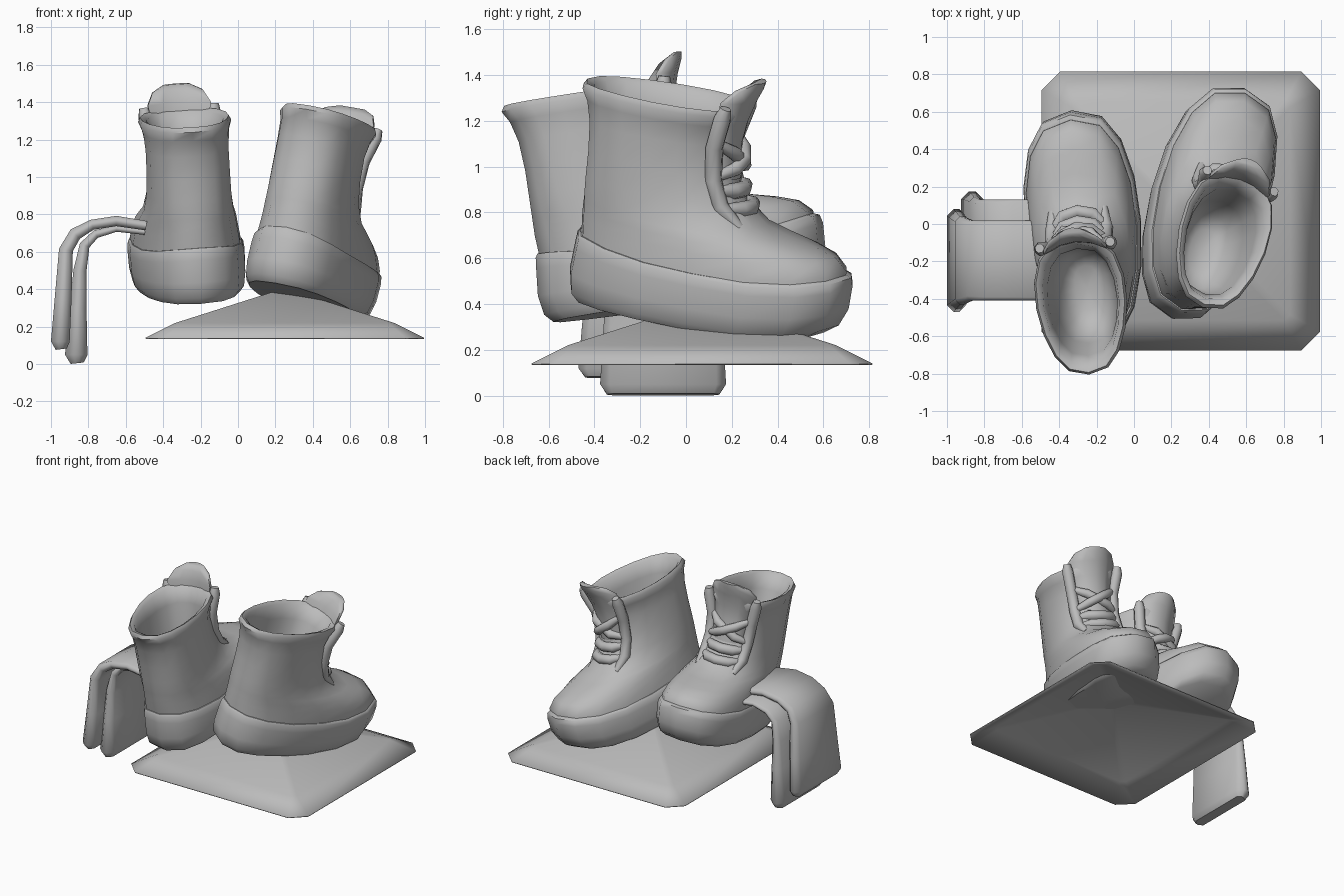
import bpy, bmesh, math
from mathutils import Vector, Matrix

if "Cube" in bpy.data.objects:
    bpy.data.objects.remove(bpy.data.objects["Cube"])

grey = bpy.data.materials.new("plain_grey")
grey.use_nodes = True
grey.diffuse_color = (0.5, 0.5, 0.5, 1)
grey.node_tree.nodes["Principled BSDF"].inputs["Base Color"].default_value = (0.5, 0.5, 0.5, 1)


def loft(name, rings, matrix=None, caps=(True, True), angle=45):
    """Skin a list of equal closed rings, closing the ends with fans."""
    bm = bmesh.new()
    loops = [[bm.verts.new(p) for p in ring] for ring in rings]
    n = len(loops[0])
    for a, b in zip(loops, loops[1:]):
        for i in range(n):
            j = (i + 1) % n
            bm.faces.new((a[i], a[j], b[j], b[i]))
    for loop, wanted in zip((loops[0], loops[-1]), caps):
        if wanted:
            mid = bm.verts.new(sum((v.co for v in loop), Vector()) / n)
            for i in range(n):
                bm.faces.new((loop[i], loop[(i + 1) % n], mid))
    bmesh.ops.recalc_face_normals(bm, faces=bm.faces)
    mesh = bpy.data.meshes.new(name)
    bm.to_mesh(mesh)
    bm.free()
    mesh.materials.append(grey)
    mesh.shade_smooth()
    mesh.set_sharp_from_angle(angle=math.radians(angle))
    obj = bpy.data.objects.new(name, mesh)
    bpy.context.collection.objects.link(obj)
    if matrix:
        obj.matrix_world = matrix
    return obj


def tangents(path):
    last = len(path) - 1
    return [(path[min(i + 1, last)] - path[max(i - 1, 0)]).normalized() for i in range(last + 1)]


def tube(name, points, radius, matrix, sides=8):
    """Round cord along a path with tapered ends."""
    path = [Vector(p) for p in points]
    rings = []
    for i, (p, t) in enumerate(zip(path, tangents(path))):
        u = t.cross(Vector((0.3, 1, 0.2))).normalized()
        v = t.cross(u)
        r = radius * (0.65 if i in (0, len(path) - 1) else 1)
        rings.append([p + r * (u * math.cos(k * math.tau / sides) + v * math.sin(k * math.tau / sides))
                      for k in range(sides)])
    loft(name, rings, matrix, angle=70)


def foot_ring(z, back, front, w_back, w_front, sides=16):
    """Egg-shaped slice of the boot, raised a little at heel and toe."""
    ring = []
    for k in range(sides):
        a = k * math.tau / sides
        t = (1 - math.cos(a)) / 2
        y = back + (front - back) * t
        s = math.sin(a)
        x = (w_back + (w_front - w_back) * t) * math.copysign(abs(s) ** 0.75, s)
        fade = max(0, min(1, (0.6 - z) / 0.3))
        toe = 0.06 * max(0, (y - 0.75) / 0.45) ** 2
        heel = 0.05 * max(0, (0.5 - y) / 0.55) ** 2 * min(1, z / 0.25)
        ring.append(Vector((x, y, z + fade * (toe + heel))))
    return ring


def tongue_ring(y, z, half, thick):
    spread = (-1, -0.5, 0, 0.5, 1)
    bend = lambda x: y - 2.5 * x * x
    front = [Vector((s * half, bend(s * half) + thick * (0.5 - 0.3 * s * s), z)) for s in spread]
    rear = [Vector((s * half, bend(s * half) - thick * (0.5 - 0.3 * s * s), z)) for s in reversed(spread)]
    return front + rear


SOLE = [(0, -.02, 1.11, .25, .285), (.03, -.055, 1.175, .275, .31), (.10, -.07, 1.21, .285, .325),
        (.20, -.06, 1.215, .285, .33), (.24, -.055, 1.205, .28, .325), (.255, -.045, 1.18, .27, .315)]
# outside of the upper, over the collar, then down the lining
UPPER = [(.20, -.035, 1.18, .265, .315), (.27, -.04, 1.18, .26, .315), (.34, -.045, 1.125, .25, .30),
         (.39, -.045, 1.03, .245, .285), (.43, -.045, .91, .24, .265), (.465, -.045, .80, .235, .245),
         (.55, -.045, .69, .23, .225), (.67, -.045, .635, .23, .215), (.80, -.055, .61, .225, .22),
         (.89, -.08, .625, .215, .245), (.94, -.11, .645, .215, .275), (.965, -.095, .635, .20, .265),
         (.95, -.06, .60, .18, .225), (.85, -.02, .56, .175, .195), (.60, .01, .53, .165, .175),
         (.43, .06, .48, .12, .13), (.38, .16, .40, .06, .07)]
TONGUE = [(.63, .65, .11, .04), (.615, .80, .13, .04), (.625, .90, .15, .05),
          (.65, 1.0, .17, .06), (.675, 1.06, .135, .06), (.69, 1.09, .07, .04)]


def boot(side, location, yaw, pitch, roll):
    m = (Matrix.Translation(location) @ Matrix.Rotation(math.radians(yaw), 4, 'Z')
         @ Matrix.Rotation(math.radians(pitch), 4, 'X') @ Matrix.Rotation(math.radians(roll), 4, 'Y'))
    loft(side + "_boot_sole", [foot_ring(*r) for r in SOLE], m)
    loft(side + "_boot_upper", [foot_ring(*r) for r in UPPER], m, (False, True), 60)
    loft(side + "_boot_tongue", [tongue_ring(*r) for r in TONGUE], m, angle=70)
    for s in (-1, 1):
        # padded eyelet edge and one crossing lace per side
        tube(side + "_boot_eyelet_edge",
             [(s * .19, .60, .985), (s * .185, .59, .94), (s * .155, .56, .80), (s * .145, .57, .65),
              (s * .145, .615, .54), (s * .135, .71, .46)], .039, m)
        tube(side + "_boot_cross_lace",
             [(s * .15, .57, .66), (s * .07, .64, .70), (0, .645 + s * .012, .735),
              (-s * .07, .63, .77), (-s * .15, .56, .82)], .032, m)
    for z, y in ((.53, .685), (.605, .64)):
        tube(side + "_boot_straight_lace",
             [(-.14, y - .06, z), (-.08, y + .01, z), (0, y + .03, z), (.08, y + .01, z), (.14, y - .06, z)],
             .036, m)


boot("left", (.205, -.455, .43), -16, -10, 9.5)
boot("right", (-.20, -.56, .325), 6, 8, -4)


def strap(name, stations, y0, y1, flare):
    """Thick draped band: stations hold x, z and thickness."""
    path = [Vector((x, 0, z)) for x, z, _ in stations]
    rings = []
    last = len(path) - 1
    for i, (p, t) in enumerate(zip(path, tangents(path))):
        normal = Vector((-t.z, 0, t.x))
        h = stations[i][2] / 2
        grow = flare * max(0, (i - 3) / (last - 4)) if i < last else flare - .03
        lo, hi = y0 - grow, y1 + grow
        c = h * 0.7
        section = [(lo, -h + c), (lo, h - c), (lo + c, h), (hi - c, h),
                   (hi, h - c), (hi, -h + c), (hi - c, -h), (lo + c, -h)]
        rings.append([p + normal * d + Vector((0, y, 0)) for y, d in section])
    loft(name, rings, angle=50)


strap("outer_strap", [(-.49, .74, .05), (-.65, .765, .055), (-.78, .745, .055), (-.87, .695, .07),
                      (-.92, .61, .075), (-.935, .35, .09), (-.95, .12, .10), (-.945, .08, .06)],
      -.41, .02, .06)
strap("inner_strap", [(-.49, .705, .03), (-.65, .725, .035), (-.76, .695, .045), (-.82, .635, .055),
                      (-.845, .50, .07), (-.855, .30, .09), (-.865, .05, .12), (-.86, 0.005, .07)],
      -.33, .13, .045)


# hollow peaked mat with clipped corners
def mat_ring(half, clip, z):
    ring = []
    for sx, sy in ((1, 1), (-1, 1), (-1, -1), (1, -1)):
        pair = [(sx * half, sy * (half - clip)), (sx * (half - clip), sy * half)]
        if sx != sy:
            pair.reverse()
        ring += [Vector((.25 + x, .07 + y, z)) for x, y in pair]
    return ring


mat = loft("peaked_mat", [mat_ring(.745, .10, .14), mat_ring(.585, .03, .22), mat_ring(.02, .005, .40)],
           caps=(False, True), angle=60)
shell = mat.modifiers.new("thin_shell", 'SOLIDIFY')
shell.thickness = 0.006
